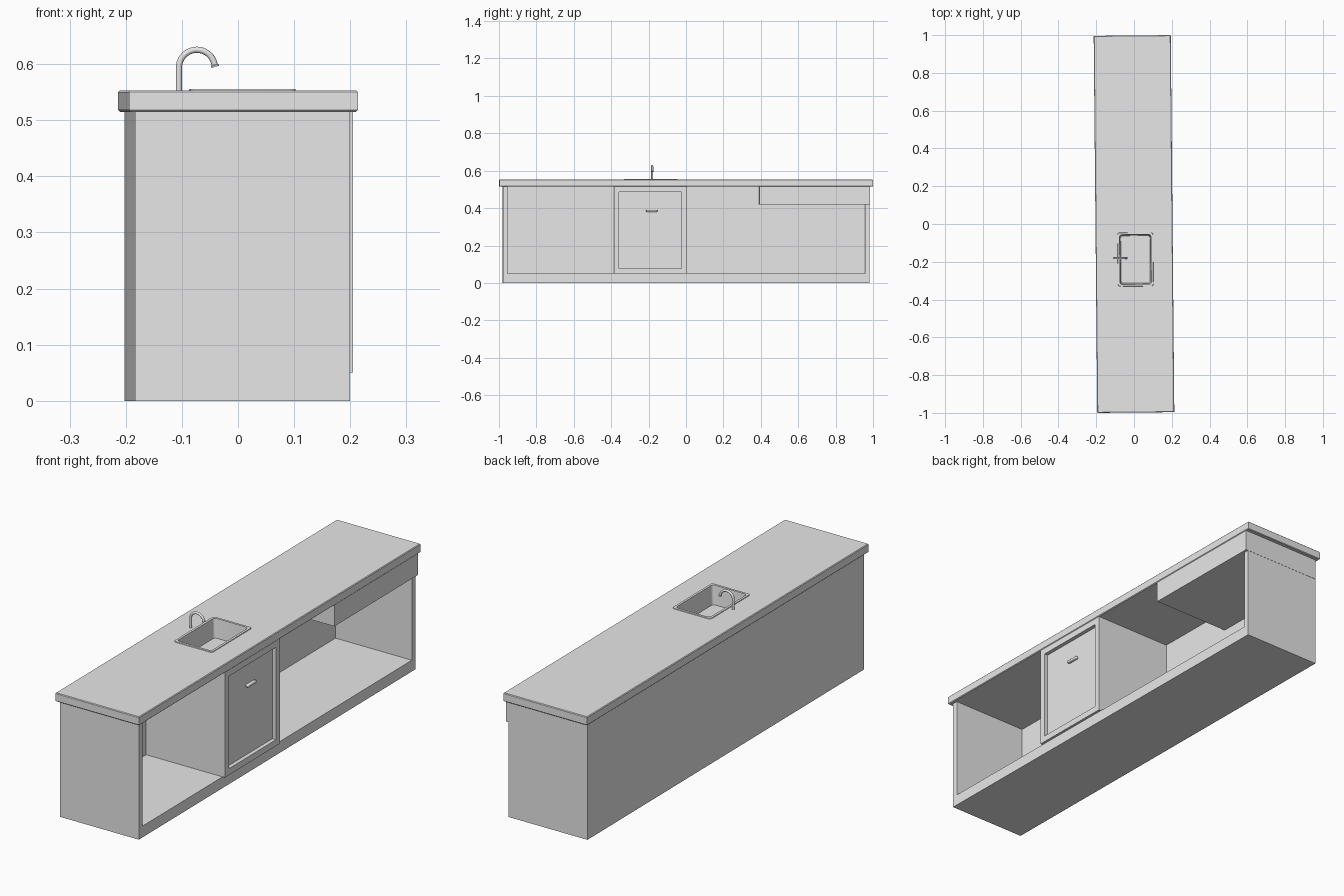
import bpy, bmesh, math
from mathutils import Matrix, Vector

cube = bpy.data.objects.get("Cube")
if cube:
    bpy.data.objects.remove(cube, do_unlink=True)

TILT = Matrix.Rotation(0.0095, 4, 'Z')   # whole unit stands very slightly turned
GREY = (0.8, 0.8, 0.8, 1)
mat = bpy.data.materials.new("light_grey")
mat.use_nodes = True
mat.diffuse_color = GREY
for node in mat.node_tree.nodes:
    if node.type == 'BSDF_PRINCIPLED':
        node.inputs["Base Color"].default_value = GREY


def finish(name, bm, smooth=False):
    bmesh.ops.recalc_face_normals(bm, faces=bm.faces)
    bm.transform(TILT)
    mesh = bpy.data.meshes.new(name)
    bm.to_mesh(mesh)
    bm.free()
    mesh.materials.append(mat)
    obj = bpy.data.objects.new(name, mesh)
    bpy.context.collection.objects.link(obj)
    if smooth:
        bpy.ops.object.select_all(action='DESELECT')
        obj.select_set(True)
        bpy.context.view_layer.objects.active = obj
        bpy.ops.object.shade_smooth_by_angle(angle=math.radians(35))
    return obj


def box(name, x, y, z, bevel=0):
    bm = bmesh.new()
    bmesh.ops.create_cube(bm, size=1)
    for v in bm.verts:
        v.co = [lo + (c + 0.5) * (hi - lo) for c, (lo, hi) in zip(v.co, (x, y, z))]
    if bevel:
        bmesh.ops.bevel(bm, geom=bm.edges[:], offset=bevel, segments=3,
                        profile=0.5, affect='EDGES')
    return finish(name, bm, bevel > 0)


def loft(name, rings, cap=True, smooth=False):
    """Skin a list of point rings; cap the ends, or join last to first."""
    bm = bmesh.new()
    loops = [[bm.verts.new(p) for p in ring] for ring in rings]
    pairs = list(zip(loops, loops[1:]))
    if cap:
        bm.faces.new(loops[0])
        bm.faces.new(loops[-1])
    else:
        pairs.append((loops[-1], loops[0]))
    for a, b in pairs:
        n = len(a)
        for i in range(n):
            j = (i + 1) % n
            bm.faces.new((a[i], a[j], b[j], b[i]))
    return finish(name, bm, smooth)


def rect(u, v, inset=0):
    (u0, u1), (v0, v1) = u, v
    u0, u1, v0, v1 = u0 + inset, u1 - inset, v0 + inset, v1 - inset
    return [(u0, v0), (u1, v0), (u1, v1), (u0, v1)]


def rounded(u, v, inset, radius, seg=4):
    pts = []
    for k, (cu, cv) in enumerate(rect(u, v, inset + radius)):
        for s in range(seg + 1):
            a = math.pi + (k + s / seg) * math.pi / 2
            pts.append((cu + radius * math.cos(a), cv + radius * math.sin(a)))
    return pts


def flat(points, z):
    return [(x, y, z) for x, y in points]


# Main sizes
BACK, FACE, PROUD = -0.193, 0.19, 0.2015
END, INNER = 0.98, 0.955
FLOOR, TOP, COUNTER = 0.05, 0.515, 0.553
DOOR_Y = (-0.387, 0.003)
SINK_X, SINK_Y = (-0.088, 0.1), (-0.33, -0.045)

# Cabinet carcass
box("cabinet_base", (BACK, FACE), (-END, END), (0, FLOOR))
box("back_panel", (BACK, BACK + 0.012), (-END, END), (FLOOR, TOP))
box("front_end_panel", (BACK, FACE), (-END, -INNER), (FLOOR, TOP))
box("back_end_panel", (BACK, FACE), (INNER, END), (FLOOR, TOP))
for label, y in (("front", DOOR_Y[0]), ("rear", DOOR_Y[1] - 0.015)):
    box(label + "_partition", (BACK + 0.01, FACE), (y, y + 0.015), (FLOOR, TOP))

# Drawer under the far end of the counter
box("drawer", (BACK + 0.001, PROUD), (0.39, END + 0.001), (0.42, TOP))

# Door with recessed panel and handle
door_z = (FLOOR, TOP)
loft("door", [[(x, y, z) for y, z in rect(DOOR_Y, door_z, inset)]
              for x, inset in ((0.172, 0), (PROUD, 0), (PROUD, 0.028), (0.184, 0.028))])
box("door_handle", (0.183, 0.198), (-0.215, -0.155), (0.379, 0.391), 0.004)

# Countertop: chamfered slab with a hole for the sink
cx, cy = (-0.204, 0.204), (-0.998, 0.998)
hole = rect(SINK_X, SINK_Y, 0.006)
loft("countertop", [flat(rect(cx, cy, 0.003), TOP), flat(rect(cx, cy), TOP + 0.003),
                    flat(rect(cx, cy), COUNTER - 0.003),
                    flat(rect(cx, cy, 0.003), COUNTER),
                    flat(hole, COUNTER), flat(hole, TOP)], cap=False)

# Sink basin with raised rim
loft("sink_basin", [flat(rounded(SINK_X, SINK_Y, inset, r), z) for z, inset, r in (
    (0.466, 0.013, 0.012), (COUNTER, 0.008, 0.012), (COUNTER, 0, 0.012),
    (0.556, 0.001, 0.012), (0.556, 0.011, 0.012), (0.472, 0.017, 0.012))], smooth=True)

# Faucet: post, arched neck and flared spout
fx, fy, arc_z, bend = -0.107, -0.18, 0.5935, 0.032
stations = [((fx, COUNTER), 0, 0.0055)]
STEPS = 20
for i in range(STEPS + 1):
    a = math.radians(165) * i / STEPS
    point = (fx + bend * (1 - math.cos(a)), arc_z + bend * math.sin(a))
    stations.append((point, a, 0.0055))
(tip_x, tip_z), tip_a, _ = stations[-1]
for d, r in ((0.003, 0.0055), (0.004, 0.007), (0.007, 0.007)):
    stations.append(((tip_x + d * math.sin(tip_a), tip_z + d * math.cos(tip_a)), tip_a, r))
rings = []
for (x, z), a, r in stations:
    side = Vector((math.cos(a), 0, -math.sin(a)))
    centre = Vector((x, fy, z))
    rings.append([centre + r * (side * math.cos(t) + Vector((0, math.sin(t), 0)))
                  for t in (math.tau * k / 16 for k in range(16))])
loft("faucet", rings, smooth=True)
